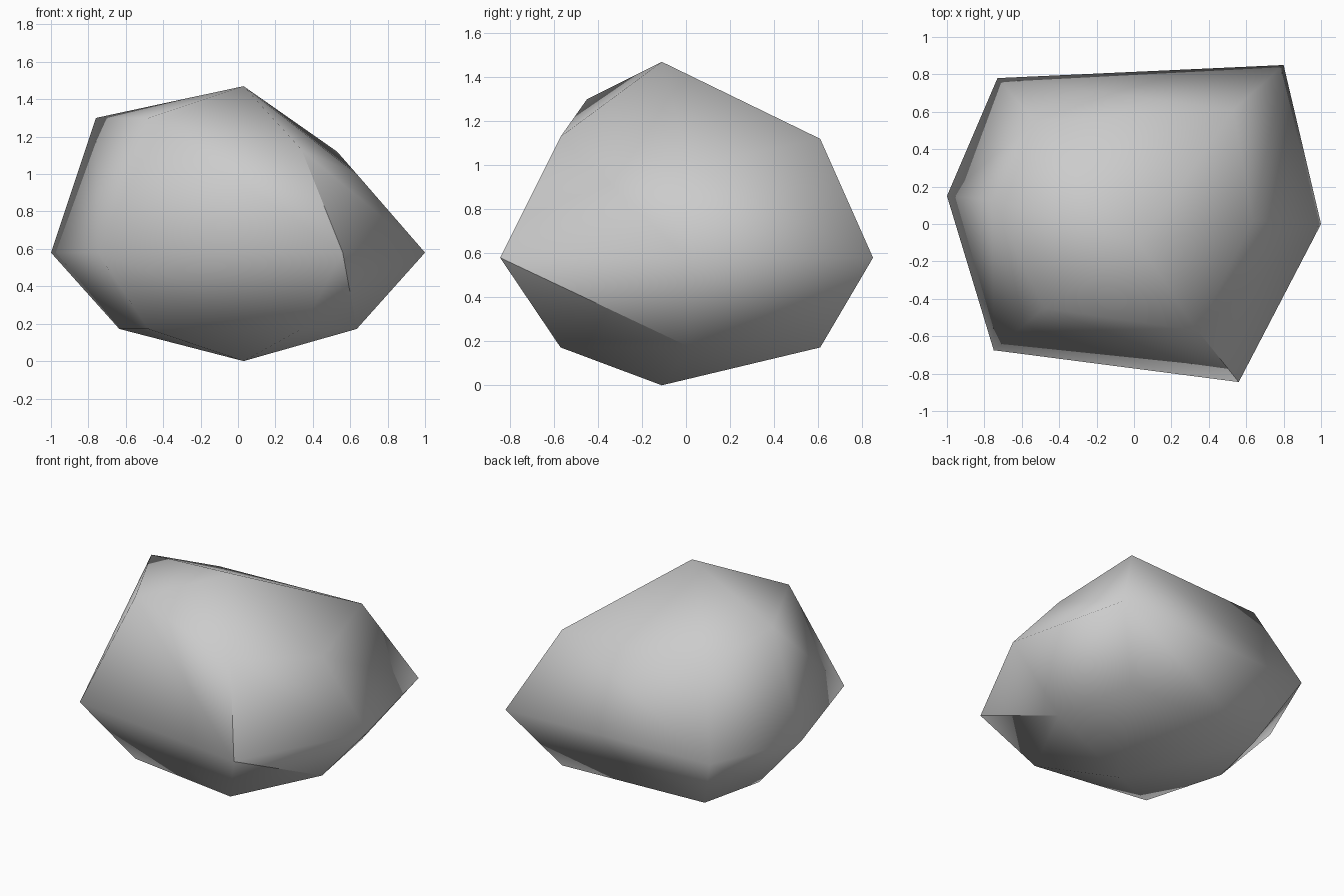
import bpy
import bmesh

cube = bpy.data.objects.get("Cube")
if cube:
    bpy.data.objects.remove(cube, do_unlink=True)

# Stone colour
stone = bpy.data.materials.new("stone grey")
stone.use_nodes = True
grey = (0.6, 0.6, 0.6, 1)
stone.diffuse_color = grey
stone.node_tree.nodes["Principled BSDF"].inputs["Base Color"].default_value = grey

# Six-sided rings, counter-clockwise from the front left corner
waist = [(.56, -.845), (1, 0), (.80, .85), (-.73, .78), (-1, .15), (-.75, -.675)]
foot = [(.34, -.57), (.635, .02), (.53, .61), (-.53, .55), (-.635, .10), (-.48, -.45)]
shoulder = foot[:4] + [(-.76, .13), foot[5]]
shoulder_z = [1.13, 1.0, 1.12, 1.12, 1.30, 1.30]
pole = (.03, -.11)

bm = bmesh.new()
top = bm.verts.new((*pole, 1.47))
bottom = bm.verts.new((*pole, 0))
upper = [bm.verts.new((*p, z)) for p, z in zip(shoulder, shoulder_z)]
middle = [bm.verts.new((*p, .58)) for p in waist]
lower = [bm.verts.new((*p, .172)) for p in foot]

# Caps and triangulated bands
for i in range(6):
    j = (i + 1) % 6
    bm.faces.new((top, upper[i], upper[j]))
    bm.faces.new((bottom, lower[j], lower[i]))
    for a, b in ((upper, middle), (middle, lower)):
        bm.faces.new((a[i], b[i], b[j]))
        bm.faces.new((a[i], b[j], a[j]))

for face in bm.faces:
    face.smooth = True

# Hard crease at the front left corner
for end in (upper[0], lower[1]):
    bm.edges.get((middle[0], end)).smooth = False

mesh = bpy.data.meshes.new("rock")
bm.to_mesh(mesh)
bm.free()
mesh.materials.append(stone)
rock = bpy.data.objects.new("rock", mesh)
bpy.context.collection.objects.link(rock)
